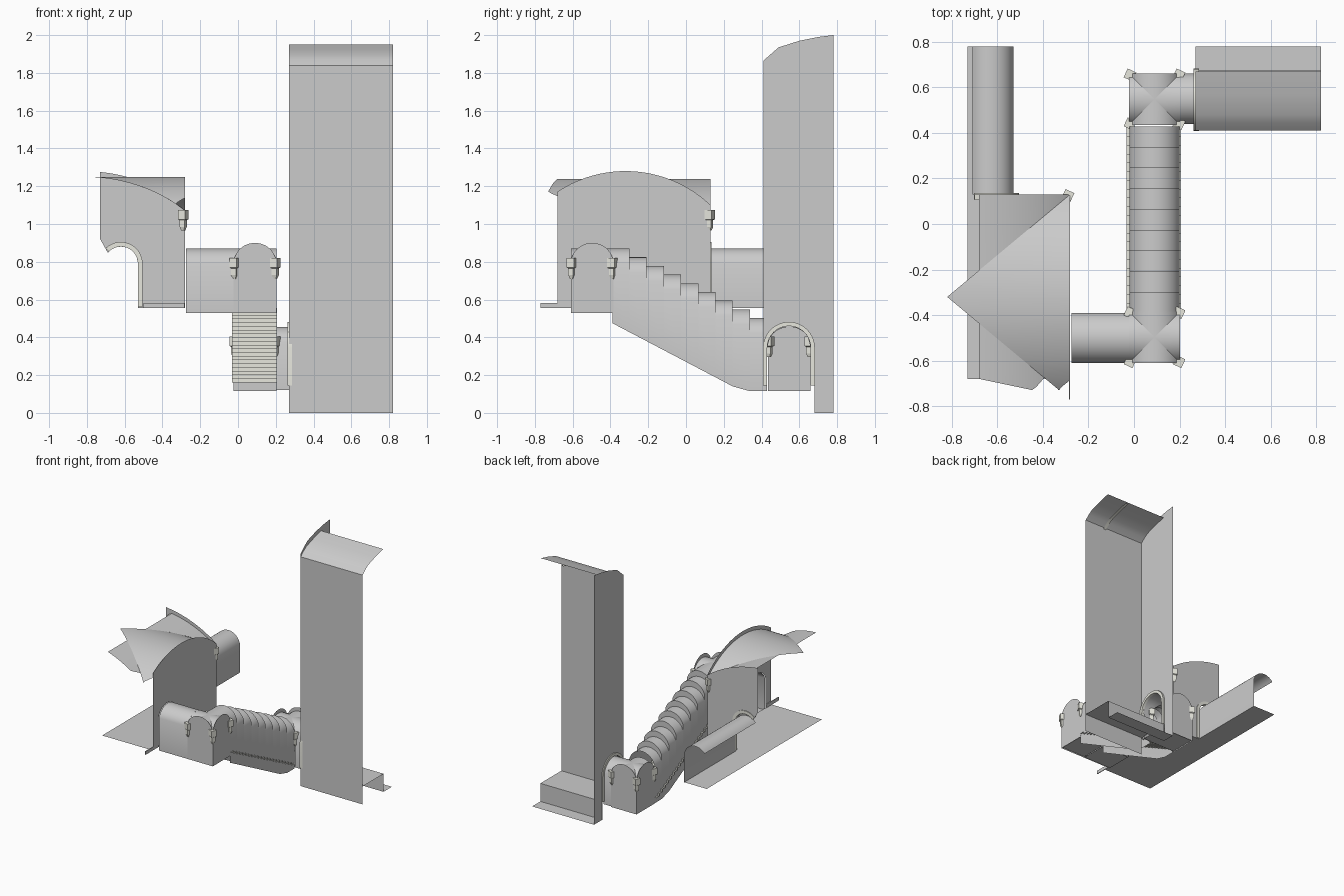
import bpy, math

if "Cube" in bpy.data.objects:
    bpy.data.objects.remove(bpy.data.objects["Cube"])

stone = bpy.data.materials.new("pale_stone")
stone.diffuse_color = (0.8, 0.8, 0.73, 1)
stone.use_nodes = True
stone.node_tree.nodes["Principled BSDF"].inputs["Base Color"].default_value = stone.diffuse_color


def mesh(name, verts, faces, mat=None, smooth=True):
    me = bpy.data.meshes.new(name)
    me.from_pydata(verts, [], faces)
    me.update()
    ob = bpy.data.objects.new(name, me)
    bpy.context.collection.objects.link(ob)
    if mat:
        me.materials.append(mat)
    if smooth:
        bpy.context.view_layer.objects.active = ob
        ob.select_set(True)
        bpy.ops.object.shade_smooth_by_angle(angle=math.radians(30))
        ob.select_set(False)
    return ob


def P(axis, along, across, z):
    return (along, across, z) if axis == 'x' else (across, along, z)


def seg(u, half, rise):
    """height of a segmental arch at u in -1..1"""
    R = (half * half + rise * rise) / (2 * rise)
    return math.sqrt(max(R * R - (u * half) ** 2, 0)) - (R - rise)


def arch(c, half, z, rise, u0=-1, u1=1, n=16):
    us = [u0 + (u1 - u0) * i / n for i in range(n + 1)]
    return [(c + u * half, z + seg(u, half, rise)) for u in us]


def sweep(name, axis, a0, a1, prof, mat=None):
    """open profile (across, z) pulled along an axis"""
    n = len(prof)
    v = [P(axis, a, p, z) for a in (a0, a1) for p, z in prof]
    return mesh(name, v, [(i, i + 1, n + i + 1, n + i) for i in range(n - 1)], mat)


def wall(name, axis, pos, outline):
    """flat wall across an axis"""
    return mesh(name, [P(axis, pos, a, z) for a, z in outline], [tuple(range(len(outline)))], smooth=False)


def floor(name, x0, x1, y0, y1, z):
    return mesh(name, [(x0, y0, z), (x1, y0, z), (x1, y1, z), (x0, y1, z)], [(0, 1, 2, 3)], smooth=False)


def box(name, x0, x1, y0, y1, z0, z1, mat=None):
    v = [(x, y, z) for x in (x0, x1) for y in (y0, y1) for z in (z0, z1)]
    f = [(0, 1, 3, 2), (4, 6, 7, 5), (0, 4, 5, 1), (2, 3, 7, 6), (0, 2, 6, 4), (1, 5, 7, 3)]
    return mesh(name, v, f, mat, False)


def ribs(name, pairs):
    """surface ruled between pairs of points"""
    v = [p for pr in pairs for p in pr]
    return mesh(name, v, [(2 * i, 2 * i + 1, 2 * i + 3, 2 * i + 2) for i in range(len(pairs) - 1)])


def corbel(x, y, z):
    """corner bracket: wide head, tapered foot, set diagonally"""
    rings = [(.009, 0), (.017, .02), (.017, .055), (.025, .06), (.025, .11)]
    v, f = [], []
    for r, h in rings:
        v += [(x + r * 1.2 * math.cos(a), y + r * 1.2 * math.sin(a), z + h)
              for a in [math.pi / 2 * k + .35 for k in range(4)]]
    for j in range(4):
        f += [(4 * j + k, 4 * j + (k + 1) % 4, 4 * j + 4 + (k + 1) % 4, 4 * j + 4 + k) for k in range(4)]
    mesh("corbel", v, f + [(3, 2, 1, 0), (16, 17, 18, 19)], stone, False)


def door_trim(name, axis, a0, a1, c, z0, spring, ri, ro, end, left_leg):
    """arched door surround"""
    prof = [(1, 0, z0 - spring)]
    prof += [(math.cos(t), math.sin(t), 0) for t in [math.radians(end) * i / 16 for i in range(17)]]
    if left_leg:
        prof.append((-1, 0, z0 - spring))
    v = [P(axis, a, c + cx * r, spring + cz * r + dz) for cx, cz, dz in prof
         for a, r in ((a0, ri), (a0, ro), (a1, ro), (a1, ri))]
    n = len(prof)
    f = [(4 * i + k, 4 * i + (k + 1) % 4, 4 * i + 4 + (k + 1) % 4, 4 * i + 4 + k)
         for i in range(n - 1) for k in range(4)]
    mesh(name, v, f + [(0, 1, 2, 3), (4 * n - 1, 4 * n - 2, 4 * n - 3, 4 * n - 4)], stone)


def junction(name, cx, cy, zf, sides):
    """small square bay: groin vault, two solid walls, four corbels"""
    h, sp = .113, zf + .25
    us = [i / 8 - 1 for i in range(17)]
    for s in (-1, 1):
        for ax, ca, cc in (('y', cy, cx), ('x', cx, cy)):
            ribs(name + "_vault", [(P(ax, ca + s * h, cc + u * h, sp + seg(u, h, .08)),
                                    P(ax, ca + s * h * abs(u), cc + u * h, sp + seg(u, h, .08))) for u in us])
        for t in (-1, 1):
            corbel(cx + s * h * .95, cy + t * h * .95, zf + .17)
    for ax, s in sides:
        ca, cc = (cx, cy) if ax == 'x' else (cy, cx)
        wall(name + "_wall", ax, ca + s * h, [(cc - h, zf - .01), *arch(cc, h, sp + .02, .09), (cc + h, zf - .01)])
    floor(name + "_floor", cx - h, cx + h, cy - h, cy + h, zf)


def passage(name, axis, a0, a1, c, half, zf, spring):
    sweep(name, axis, a0, a1, [(c - half, zf), *arch(c, half, spring, .08), (c + half, zf)])


# tower: front wall, left wall with doorway, roof, stepped floor
wall("tower_front_wall", 'y', .41, [(.27, 0), (.82, 0), (.82, 1.84), (.27, 1.84)])
wall("tower_left_wall", 'x', .27, [(.41, 0), (.41, .145), (.43, .145), *arch(.545, .115, .345, .115),
                                   (.66, .145), (.68, .145), (.68, 0), (.78, 0), (.78, 2), (.7, 1.99),
                                   (.6, 1.97), (.49, 1.935), (.41, 1.865)])
roof = [(.41, 1.84), (.445, 1.872), (.48, 1.895), (.57, 1.925), (.67, 1.95)]
sweep("tower_roof", 'x', .27, .82, roof)
sweep("tower_roof_rib", 'x', .62, .645, [(y, z - .012) for y, z in roof], stone)
sweep("tower_floor", 'x', .27, .82, [(.41, .145), (.675, .145), (.675, 0), (.78, 0)])
door_trim("tower_door_trim", 'x', .262, .285, .545, .145, .345, .115, .137, 180, True)

# junction bays and the short passages
junction("upper_junction", .09, -.497, .54, [('x', 1), ('y', -1)])
junction("lower_junction", .09, .547, .125, [('x', -1), ('y', 1)])
passage("upper_passage", 'x', -.275, -.023, -.5, .11, .53, .79)
passage("lower_passage", 'x', .2, .27, .55, .11, .12, .375)
floor("upper_passage_floor", -.275, -.023, -.61, -.39, .535)
floor("lower_passage_floor", .2, .27, .44, .66, .125)

# stair tunnel: nine stepped barrel vaults with side walls
bottom = lambda y: max(.115, .475 - .525 * (y + .39))
v, f = [], []
for i in range(9):
    for y in (-.39 + .091 * i, -.299 + .091 * i):
        prof = [(-.02, bottom(y)), *arch(.09, .11, .79 - .046 * i, .08), (.2, bottom(y))]
        v += [(x, y, z) for x, z in prof]
n = len(prof)
for r in range(17):
    ks = range(n - 1) if r % 2 == 0 else range(1, n - 2)
    f += [(r * n + k, r * n + k + 1, r * n + n + k + 1, r * n + n + k) for k in ks]
mesh("stair_tunnel", v, f)

# stair treads
steps = []
for i in range(21):
    y, z = -.385 + .0385 * i, .555 - .0197 * i
    steps += [(y, z), (y + .0385, z)]
sweep("stairs", 'x', -.033, .207, steps, stone)

# hall: half of a large groin vault
CX, CY, HX, HY, SP, RI = -.82, -.32, .54, .45, 1.07, .18
hz = lambda u: SP + seg(u, HY, RI)
us = [-.91 + .1 * i / 4 for i in range(4)] + [-.81 + 1.81 * i / 32 for i in range(33)]
us = sorted(us + [0])
right = []
for u in us:
    xo = -.28 if u >= -.81 else -.28 - .55 * (-.81 - u)
    right.append(((xo, CY + u * HY, hz(u)), (CX + abs(u) * HX, CY + u * HY, hz(u))))
ribs("hall_vault_right", right)
back = [.26 + .74 * i / 20 for i in range(21)]
ribs("hall_vault_back", [((CX + u * HX, CY + HY, hz(u)), (CX + u * HX, CY + u * HY, hz(u))) for u in back])
front = []
for i in range(17):
    u = .26 + .53 * i / 16
    y = -.68 - .05 * (u - .26) / .44 if u < .7 else -.73 + .055 * (u - .7) / .09
    front.append(((CX + u * HX, y, hz(u)), (CX + u * HX, CY - u * HY, hz(u))))
ribs("hall_vault_front", front)

# hall walls with doorways
wall("hall_right_wall", 'x', -.28, [(-.68, .555), (-.61, .555), *arch(-.5, .11, .79, .08), (-.39, .555),
                                    (.13, .555), *arch(CY, HY, SP + .03, RI, 1, -.8, 32)])
door = [(-.62 + .09 * math.cos(t), .79 + .09 * math.sin(t)) for t in [math.radians(140 - 10 * i) for i in range(15)]]
wall("hall_back_wall", 'y', .13, [(-.73, .92), *door, (-.53, .555), (-.28, .555),
                                  *arch(CX, HX, SP + .03, RI, 1, .167, 20)])
sweep("hall_vault_rib", 'y', .105, .13, [(x, z - .014) for x, z in arch(CX, HX, SP, RI, .22, 1)], stone)
door_trim("hall_door_trim", 'y', .108, .136, -.62, .56, .79, .09, .115, 135, False)
box("hall_back_skirting", -.5, -.28, .118, .13, .555, .582)
box("hall_side_skirting_back", -.286, -.28, -.39, .13, .555, .582)
box("hall_side_skirting_front", -.286, -.28, -.77, -.61, .555, .582)
corbel(-.29, .125, .965)
floor("hall_floor", -.73, -.28, -.68, .13, .555)

# back passage: right wall and part of its vault
sweep("back_passage", 'y', .13, .78, [(-.53, .555), *arch(-.63, .1, .79, .08, 1, -.8)])
floor("back_passage_floor", -.73, -.53, .13, .78, .555)
